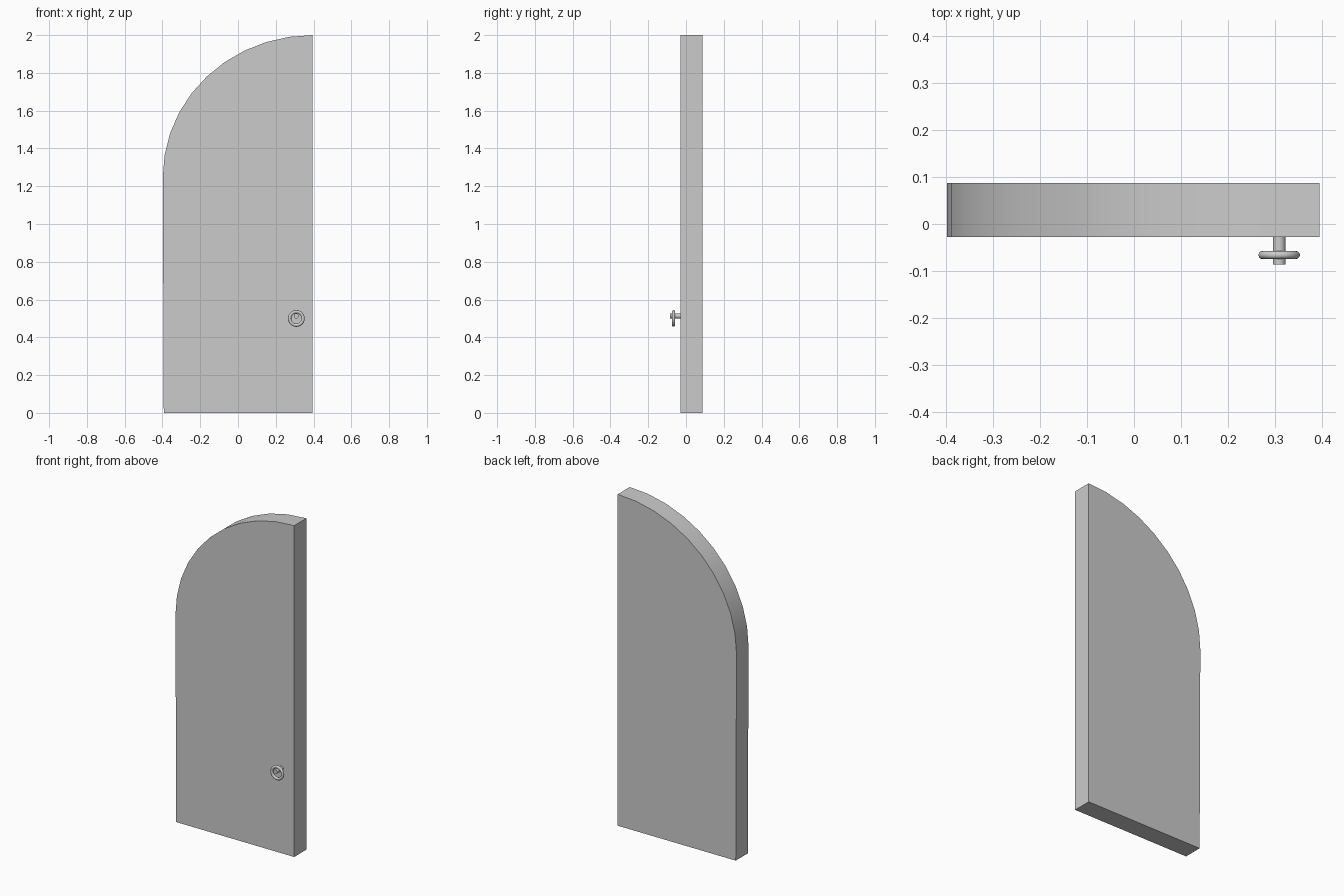
import bpy, bmesh, math

if "Cube" in bpy.data.objects:
    bpy.data.objects.remove(bpy.data.objects["Cube"])

def smooth(obj, angle=30):
    bpy.ops.object.select_all(action='DESELECT')
    obj.select_set(True)
    bpy.context.view_layer.objects.active = obj
    bpy.ops.object.shade_smooth_by_angle(angle=math.radians(angle))

# Door leaf: half-arch outline extruded through its thickness
FRONT, BACK = -0.028, 0.087
RIGHT, SPRING, TOP = 0.395, 1.25, 2.0
RX, RZ, STEPS = 0.793, TOP - SPRING, 10
outline = [(-0.393, 0), (RIGHT, 0)]
for i in range(STEPS + 1):
    a = math.pi / 2 * (1 + i / STEPS)
    outline.append((RIGHT + RX * math.cos(a), SPRING + RZ * math.sin(a)))

bm = bmesh.new()
face = bm.faces.new([bm.verts.new((x, FRONT, z)) for x, z in outline])
ext = bmesh.ops.extrude_face_region(bm, geom=[face])
bmesh.ops.translate(bm, vec=(0, BACK - FRONT, 0),
                    verts=[v for v in ext["geom"] if isinstance(v, bmesh.types.BMVert)])
bmesh.ops.recalc_face_normals(bm, faces=bm.faces[:])
mesh = bpy.data.meshes.new("door_leaf")
bm.to_mesh(mesh)
bm.free()
door = bpy.data.objects.new("door_leaf", mesh)
bpy.context.collection.objects.link(door)
smooth(door)

# Handle peg sticking out of the front face
peg_front = -0.086
bpy.ops.mesh.primitive_cylinder_add(
    vertices=32, radius=0.0135, depth=FRONT - peg_front,
    location=(0.309, (FRONT + peg_front) / 2, 0.513), rotation=(math.pi / 2, 0, 0))
peg = bpy.context.object
peg.name = "handle_peg"
smooth(peg)

# Pull ring hanging on the peg
bpy.ops.mesh.primitive_torus_add(
    major_radius=0.0355, minor_radius=0.0087, major_segments=48, minor_segments=12,
    location=(0.309, -0.066, 0.5), rotation=(math.pi / 2, 0, 0))
ring = bpy.context.object
ring.name = "pull_ring"
smooth(ring, 60)
